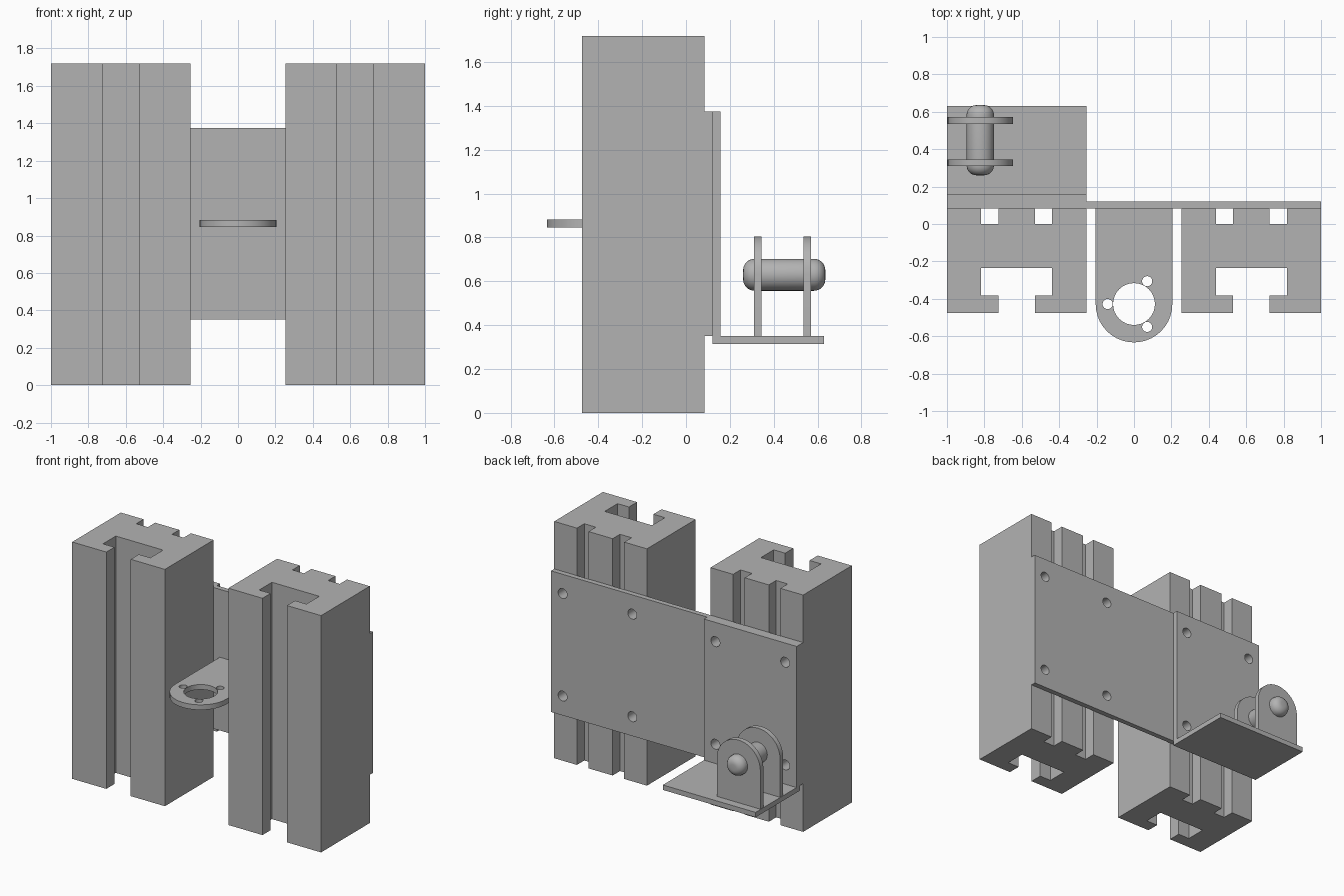
import bpy, bmesh
from math import pi, cos, sin
from mathutils import Matrix

cube = bpy.data.objects.get("Cube")
if cube:
    bpy.data.objects.remove(cube, do_unlink=True)

grey = bpy.data.materials.new("plain grey")
grey.use_nodes = True
grey.diffuse_color = (0.45, 0.45, 0.45, 1)
grey.node_tree.nodes["Principled BSDF"].inputs["Base Color"].default_value = (0.45, 0.45, 0.45, 1)


def finish(name, bm):
    bmesh.ops.recalc_face_normals(bm, faces=bm.faces)
    mesh = bpy.data.meshes.new(name)
    bm.to_mesh(mesh)
    bm.free()
    mesh.materials.append(grey)
    obj = bpy.data.objects.new(name, mesh)
    bpy.context.collection.objects.link(obj)
    return obj


def prism(name, points, depth):
    """Extrude a closed list of 3D points along a vector."""
    bm = bmesh.new()
    face = bm.faces.new([bm.verts.new(p) for p in points])
    new = bmesh.ops.extrude_face_region(bm, geom=[face])["geom"]
    bmesh.ops.translate(bm, vec=depth, verts=[v for v in new if isinstance(v, bmesh.types.BMVert)])
    return finish(name, bm)


def box(name, x0, x1, y0, y1, z0, z1):
    return prism(name, [(x0, y0, z0), (x1, y0, z0), (x1, y1, z0), (x0, y1, z0)], (0, 0, z1 - z0))


def arc(radius, start, end, steps=20):
    angles = [start + (end - start) * i / steps for i in range(steps + 1)]
    return [(radius * cos(a), radius * sin(a)) for a in angles]


def rod(name, center, radius, length, axis="Z"):
    bm = bmesh.new()
    bmesh.ops.create_cone(bm, cap_ends=True, segments=32, radius1=radius, radius2=radius, depth=length)
    if axis == "Y":
        bm.transform(Matrix.Rotation(pi / 2, 4, "X"))
    bm.transform(Matrix.Translation(center))
    return finish(name, bm)


def active(obj):
    bpy.ops.object.select_all(action="DESELECT")
    obj.select_set(True)
    bpy.context.view_layer.objects.active = obj


def smooth(obj):
    active(obj)
    bpy.ops.object.shade_smooth_by_angle()


def drill(obj, cutters):
    active(obj)
    for cutter in cutters:
        mod = obj.modifiers.new("hole", "BOOLEAN")
        mod.operation, mod.object, mod.solver = "DIFFERENCE", cutter, "EXACT"
        bpy.ops.object.modifier_apply(modifier=mod.name)
        bpy.data.objects.remove(cutter, do_unlink=True)
    smooth(obj)


def bolt_holes(xs):
    return [rod("hole_cutter", (x, 0.1, z), 0.036, 0.3, "Y") for x in xs for z in (0.49, 1.235)]


# Slotted rails: half outline mirrored about the rail centre
FRONT, BACK, HALF, MID = -0.475, 0.084, 0.3725, 0.6275
half = [(0.098, FRONT), (HALF, FRONT), (HALF, BACK), (0.19, BACK), (0.19, 0),
        (0.097, 0), (0.097, BACK)]
slot = [(0.19, -0.235), (0.19, -0.382), (0.098, -0.382)]
outline = (half + [(-x, y) for x, y in reversed(half)]
           + [(-x, y) for x, y in reversed(slot)] + slot)
for name, side in (("right_rail", -1), ("left_rail", 1)):
    rail = prism(name, [(side * MID + x, y, 0) for x, y in outline], (0, 0, 1.72))
    drill(rail, bolt_holes((side * 0.907, side * 0.347)))

# Backing plate across both rails, and the angle bracket on the right
LOW, HIGH = 0.35, 1.375
drill(box("backing_plate", -1, 1, BACK, 0.121, LOW, HIGH), bolt_holes((-0.907, -0.347, 0.347, 0.907)))
drill(box("bracket_plate", -1, -0.255, 0.121, 0.158, LOW, HIGH), bolt_holes((-0.907, -0.347)))
box("bracket_shelf", -1, -0.255, 0.121, 0.63, 0.314, LOW)

# Rounded lug between the rails with one large and three small holes
CY = -0.428
tongue = [(0.205, BACK), (-0.205, BACK)] + [(x, CY + y) for x, y in arc(0.205, pi, 2 * pi)]
lug = prism("lug", [(x, y, 0.845) for x, y in tongue], (0, 0, 0.037))
cutters = [rod("hole_cutter", (0, CY, 0.86), 0.112, 0.2)]
for i in range(3):
    a = pi + i * 2 * pi / 3
    cutters.append(rod("hole_cutter", (0.141 * cos(a), CY + 0.141 * sin(a), 0.86), 0.027, 0.2))
drill(lug, cutters)

# Clevis ears standing on the shelf
PX, PZ = -0.822, 0.63
for name, y in (("inner_ear", 0.309), ("outer_ear", 0.535)):
    points = [(-0.175, LOW - PZ), (0.175, LOW - PZ)] + arc(0.175, 0, pi)
    smooth(prism(name, [(PX + x, y, PZ + z) for x, z in points], (0, 0.036, 0)))

# Round-ended pin through the ears
pin = rod("clevis_pin", (PX, 0.448, PZ), 0.073, 0.375, "Y")
bevel = pin.modifiers.new("round_ends", "BEVEL")
bevel.width, bevel.segments, bevel.limit_method = 0.052, 6, "ANGLE"
active(pin)
bpy.ops.object.modifier_apply(modifier=bevel.name)
smooth(pin)
